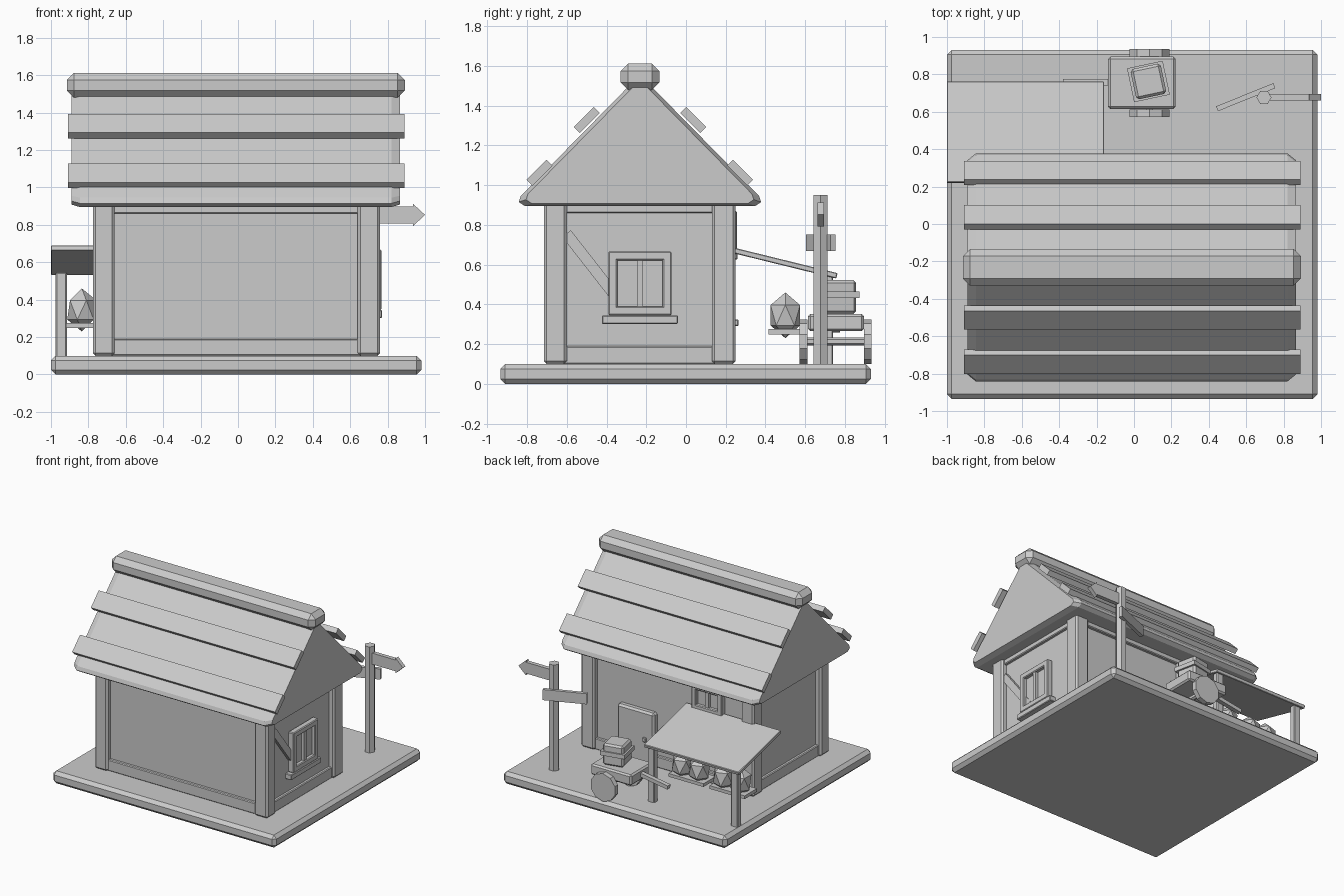
import bpy, bmesh
from math import radians, pi
from mathutils import Vector, Matrix

cube = bpy.data.objects.get("Cube")
if cube:
    bpy.data.objects.remove(cube, do_unlink=True)

grey = bpy.data.materials.new("plain_grey")
grey.use_nodes = True
grey.diffuse_color = (0.6, 0.6, 0.6, 1)
grey.node_tree.nodes["Principled BSDF"].inputs["Base Color"].default_value = (0.6, 0.6, 0.6, 1)


def finish(name, bm, loc=(0, 0, 0), rot=(0, 0, 0)):
    bmesh.ops.recalc_face_normals(bm, faces=bm.faces)
    mesh = bpy.data.meshes.new(name)
    bm.to_mesh(mesh)
    bm.free()
    mesh.materials.append(grey)
    obj = bpy.data.objects.new(name, mesh)
    obj.location, obj.rotation_euler = loc, rot
    bpy.context.collection.objects.link(obj)
    return obj


def block(name, loc, size, rot=(0, 0, 0), bevel=0.0):
    bm = bmesh.new()
    bmesh.ops.create_cube(bm, size=1, matrix=Matrix.Diagonal((*size, 1)))
    if bevel:
        bmesh.ops.bevel(bm, geom=bm.edges[:], offset=bevel, segments=1, affect='EDGES')
    return finish(name, bm, loc, rot)


def span(name, x, y, z, bevel=0.0):
    """Box given by its low and high limits on each axis."""
    return block(name, [sum(a) / 2 for a in (x, y, z)], [a[1] - a[0] for a in (x, y, z)], bevel=bevel)


def cylinder(name, loc, radius, depth, sides, rot=(0, 0, 0)):
    bm = bmesh.new()
    bmesh.ops.create_cone(bm, cap_ends=True, segments=sides, radius1=radius, radius2=radius, depth=depth)
    return finish(name, bm, loc, rot)


def loft(name, sections, loc=(0, 0, 0), rot=(0, 0, 0)):
    """Skin matching rings of points and cap both ends."""
    bm = bmesh.new()
    rings = [[bm.verts.new(p) for p in s] for s in sections]
    for a, b in zip(rings, rings[1:]):
        for i in range(len(a)):
            j = (i + 1) % len(a)
            bm.faces.new((a[i], a[j], b[j], b[i]))
    bm.faces.new(rings[0])
    bm.faces.new(rings[-1])
    return finish(name, bm, loc, rot)


def window(name, centre, yaw, w, h, bar):
    """Framed window whose outer face points to local -y."""
    turn = Matrix.Rotation(yaw, 3, 'Z')

    def part(label, off, size, bevel=0.0):
        block(f"{name}_{label}", Vector(centre) + turn @ Vector(off), size, (0, 0, yaw), bevel)

    for s, label in ((-1, "a"), (1, "b")):
        part("jamb_" + label, (s * (w - bar) / 2, -0.022, 0), (bar, 0.05, h), 0.006)
        part("rail_" + label, (0, -0.022, s * (h - bar) / 2), (w - bar, 0.05, bar), 0.006)
    part("pane", (0, -0.008, 0), (w - bar, 0.02, h - bar))
    part("mullion", (0, -0.02, 0), (0.03, 0.04, h - bar))
    part("sill", (0, -0.022, -h / 2 - 0.022), (w + 0.065, 0.055, 0.044), 0.005)


# Ground slab
span("ground_slab", (-1.0, 0.98), (-0.935, 0.93), (0, 0.1), 0.025)

# House walls, corner posts and beams
span("walls", (-0.73, 0.715), (-0.67, 0.205), (0.09, 0.95))
for i, x in enumerate(((-0.775, -0.66), (0.64, 0.76))):
    for j, y in enumerate(((-0.715, -0.6), (0.13, 0.25))):
        span(f"corner_post_{i}{j}", x, y, (0.1, 0.92), 0.014)
for label, z in (("bottom", (0.1, 0.19)), ("top", (0.86, 0.92))):
    span(f"{label}_beam_front", (-0.7, 0.7), (-0.695, -0.64), z, 0.006)
    span(f"{label}_beam_back", (-0.7, 0.7), (0.18, 0.23), z, 0.006)
    span(f"{label}_beam_window_side", (0.69, 0.738), (-0.65, 0.18), z, 0.006)
    span(f"{label}_beam_plain_side", (-0.753, -0.7), (-0.65, 0.18), z, 0.006)
block("wall_brace", (0.72, -0.46, 0.575), (0.045, 0.055, 0.46), (radians(38), 0, 0))

# Gabled roof with chamfered ends
MID = -0.232
half = ((0.58, 0.895), (0.61, 0.915), (0.6, 0.945), (0.03, 1.525))
profile = [(MID + y, z) for y, z in half] + [(MID - y, z) for y, z in reversed(half)]


def roof_ring(x, k):
    return [(x, MID + (y - MID) * k, 1.12 + (z - 1.12) * k) for y, z in profile]


loft("roof", [roof_ring(-0.89, 0.94), roof_ring(-0.845, 1), roof_ring(0.82, 1), roof_ring(0.865, 0.94)])
span("ridge_beam", (-0.915, 0.892), (MID - 0.098, MID + 0.098), (1.48, 1.612), 0.038)
for row, (out, z) in enumerate(((0.505, 1.063), (0.268, 1.328))):
    for side in (-1, 1):
        block(f"roof_plank_{row}_{'back' if side > 0 else 'front'}", (-0.01, MID + side * out, z),
              (1.8, 0.142, 0.042), (-side * radians(45), 0, 0))

# Windows and door
window("side_window", (0.72, -0.232, 0.506), pi / 2, 0.318, 0.322, 0.045)
window("back_window", (-0.36, 0.21, 0.77), pi, 0.27, 0.2, 0.04)
span("door", (0.11, 0.44), (0.19, 0.25), (0.1, 0.53), 0.015)
span("door_knob", (0.175, 0.205), (0.245, 0.265), (0.29, 0.325), 0.005)

# Stall canopy and posts
rise = -0.13 / 0.53
block("stall_canopy", (-0.58, 0.49, 0.61), (0.84, 0.555, 0.028), (-radians(13.8), 0, 0), 0.004)
for i, x in enumerate((-0.945, -0.205)):
    span(f"canopy_post_{i}", (x - 0.03, x + 0.03), (0.69, 0.74), (0.09, 0.545), 0.006)

# Gems on small trays under the canopy
for i, x in enumerate((-0.765, -0.4)):
    block(f"gem_tray_{i}", (x, 0.493, 0.262), (0.31, 0.155, 0.026))
    for j, dx in enumerate((-0.07, 0.08)):
        bm = bmesh.new()
        bmesh.ops.create_icosphere(bm, subdivisions=1, radius=0.115, matrix=Matrix.Diagonal((0.76, 0.76, 1, 1)))
        finish(f"gem_{i}{j}", bm, (x + dx, 0.5, 0.345))

# Cart with wheels, handle and a strapped crate
span("cart_bed", (-0.138, 0.222), (0.615, 0.895), (0.265, 0.352), 0.012)
for i, y in enumerate((0.592, 0.915)):
    cylinder(f"cart_wheel_{i}", (0.083, y, 0.213), 0.112, 0.04, 10, (pi / 2, 0, 0))
cylinder("cart_axle", (0.083, 0.755, 0.213), 0.02, 0.34, 6, (pi / 2, 0, 0))
block("cart_handle", (-0.24, 0.757, 0.295), (0.28, 0.035, 0.03), (0, -radians(9), 0))
block("crate", (0.077, 0.762, 0.437), (0.165, 0.165, 0.17), (0, 0, radians(12)), 0.014)
block("crate_strap", (0.077, 0.762, 0.448), (0.195, 0.185, 0.034), (0, 0, radians(12)))

# Signpost with an arrow board and a plain board
cylinder("sign_post", (0.695, 0.677, 0.52), 0.04, 0.86, 6, (0, 0, pi / 6))
upper = ((0.69, 0.045), (0.935, 0.045), (0.935, 0.06))
outline = [(x, 0.853 + z) for x, z in upper] + [(1.0, 0.853)] + [(x, 0.853 - z) for x, z in reversed(upper)]
loft("arrow_board", [[(x, y, z) for x, z in outline] for y in (0.661, 0.694)])
block("plain_board", (0.597, 0.678, 0.71), (0.33, 0.028, 0.085), (0, 0, radians(22)))
